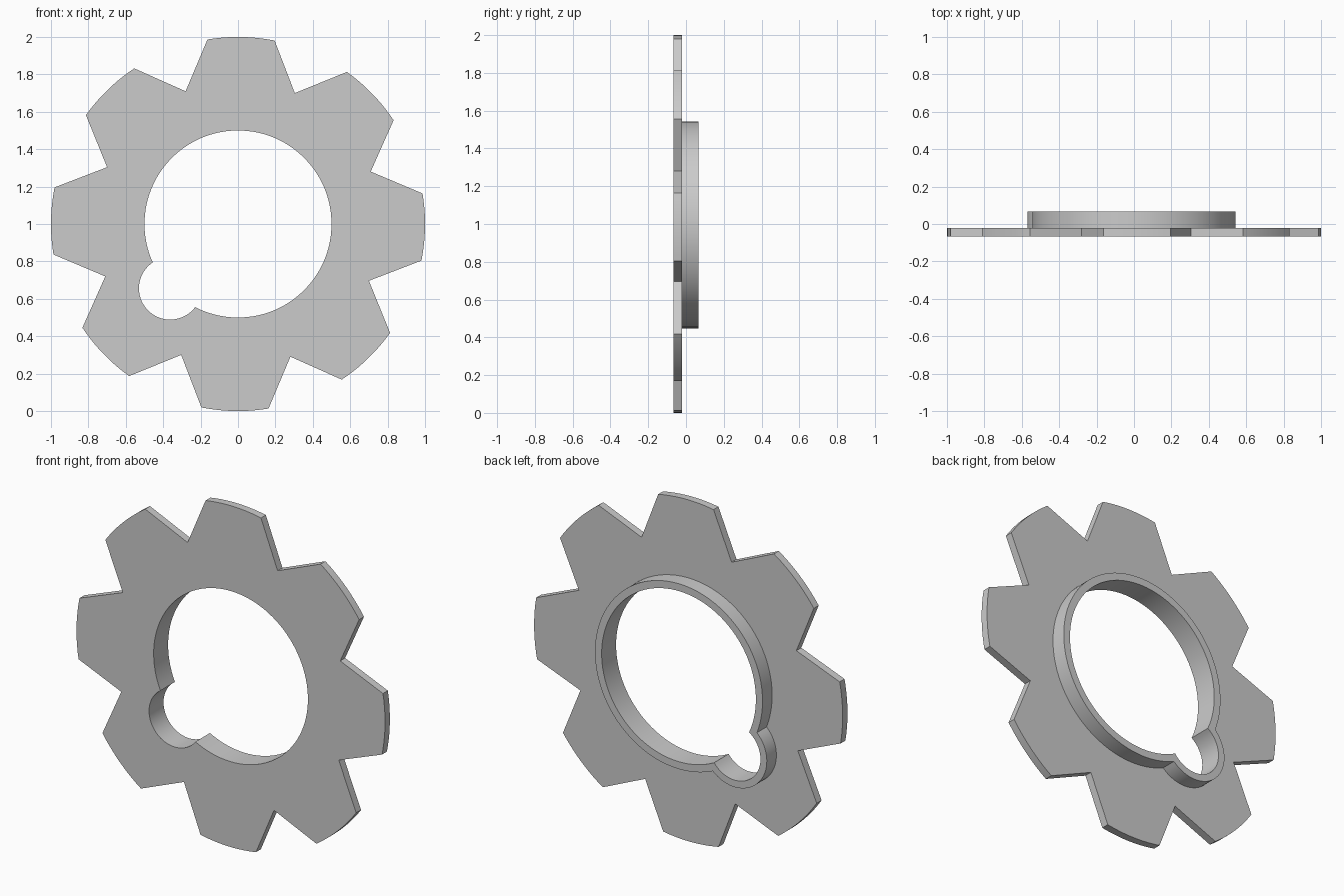
import bpy
import bmesh
from math import acos, cos, sin, pi, radians
from mathutils import Vector

cube = bpy.data.objects.get("Cube")
if cube:
    bpy.data.objects.remove(cube, do_unlink=True)

FRONT, SEAM, BACK = -0.067, -0.022, 0.067
TEETH = 8
NOTCH_DIR = radians(223.5)
NOTCH_DIST = 0.5

grey = bpy.data.materials.new("plain grey")
grey.use_nodes = True
grey.diffuse_color = (0.6, 0.6, 0.6, 1)
grey.node_tree.nodes["Principled BSDF"].inputs["Base Color"].default_value = (0.6, 0.6, 0.6, 1)


def arc(radius, start, end, steps, cx=0.0, cz=0.0):
    """Points along an arc in the x-z plane, both ends included."""
    angles = [start + (end - start) * i / steps for i in range(steps + 1)]
    return [(cx + radius * cos(a), cz + radius * sin(a)) for a in angles]


def gear_outline():
    """Tapered teeth with curved tips and sharp valleys."""
    points = []
    for i in range(TEETH):
        mid = radians(-0.95) + i * 2 * pi / TEETH
        points += arc(1.0, mid - radians(10.35), mid + radians(10.35), 10)
        valley = mid + pi / TEETH
        points.append((0.763 * cos(valley), 0.763 * sin(valley)))
    return points


def keyhole_outline(radius, notch):
    """Large circle joined with a small circle centred near its rim."""
    d = NOTCH_DIST
    a = acos((radius**2 + d**2 - notch**2) / (2 * radius * d))
    b = pi - acos((notch**2 + d**2 - radius**2) / (2 * notch * d))
    big = arc(radius, NOTCH_DIR + a, NOTCH_DIR + 2 * pi - a, 96)
    small = arc(notch, NOTCH_DIR - b, NOTCH_DIR + b, 32,
                d * cos(NOTCH_DIR), d * sin(NOTCH_DIR))
    return big + small[1:-1]


def slab(name, outlines, y0, y1):
    """Fill between the outlines and extrude from y0 to y1."""
    bm = bmesh.new()
    for points in outlines:
        verts = [bm.verts.new((x, y0, z + 1)) for x, z in points]
        for i, v in enumerate(verts):
            bm.edges.new((verts[i - 1], v))
    bmesh.ops.triangle_fill(bm, edges=bm.edges[:], use_beauty=True,
                            normal=Vector((0, -1, 0)))
    out = bmesh.ops.extrude_face_region(bm, geom=bm.faces[:])
    moved = [g for g in out["geom"] if isinstance(g, bmesh.types.BMVert)]
    bmesh.ops.translate(bm, verts=moved, vec=(0, y1 - y0, 0))
    bmesh.ops.recalc_face_normals(bm, faces=bm.faces[:])
    mesh = bpy.data.meshes.new(name)
    bm.to_mesh(mesh)
    bm.free()
    mesh.materials.append(grey)
    obj = bpy.data.objects.new(name, mesh)
    bpy.context.collection.objects.link(obj)
    bpy.ops.object.select_all(action="DESELECT")
    obj.select_set(True)
    bpy.context.view_layer.objects.active = obj
    bpy.ops.object.shade_smooth_by_angle(angle=radians(20))
    return obj


# Toothed plate and the raised collar around its keyhole
hole = keyhole_outline(0.5, 0.167)
slab("toothed_plate", [gear_outline(), hole], FRONT, SEAM)
slab("rear_collar", [keyhole_outline(0.543, 0.208), hole], SEAM, BACK)
